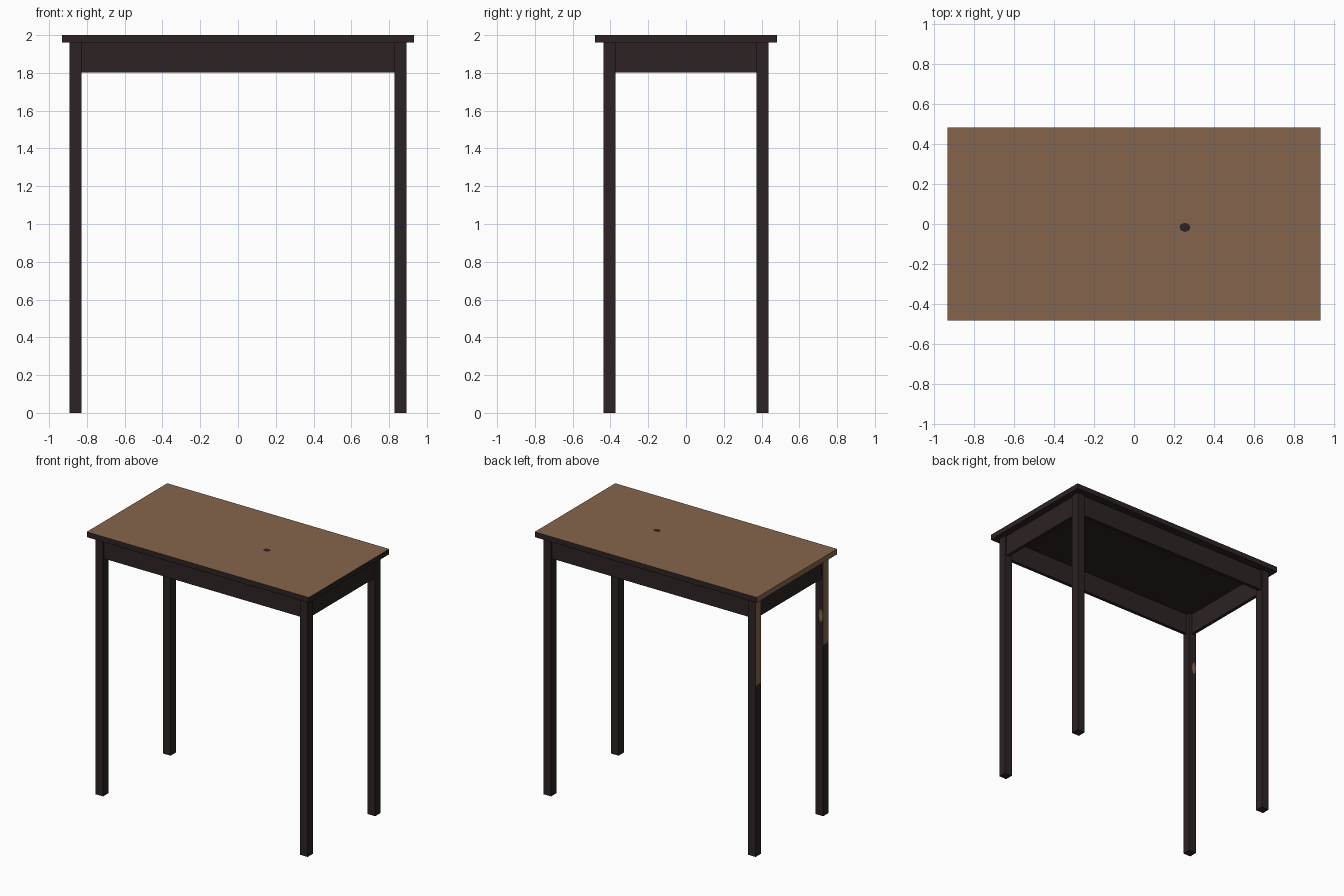
import bpy, bmesh, math
from mathutils import Vector

if "Cube" in bpy.data.objects:
    bpy.data.objects.remove(bpy.data.objects["Cube"])


def material(name, rgb):
    m = bpy.data.materials.new(name)
    m.diffuse_color = (*rgb, 1)
    m.use_nodes = True
    m.node_tree.nodes["Principled BSDF"].inputs["Base Color"].default_value = m.diffuse_color
    return m


DARK = material("dark stained wood", (0.026, 0.017, 0.017))
BROWN = material("warm brown wood", (0.232, 0.130, 0.073))


def finish(name, bm, rule=None):
    """Turn a bmesh into an object; faces passing the rule become brown."""
    bm.normal_update()
    if rule:
        for f in bm.faces:
            f.material_index = int(rule(f))
    me = bpy.data.meshes.new(name)
    bm.to_mesh(me)
    bm.free()
    me.materials.append(DARK)
    me.materials.append(BROWN)
    ob = bpy.data.objects.new(name, me)
    bpy.context.collection.objects.link(ob)
    return ob


def box(name, centre, size, rule=None, cut_z=None):
    bm = bmesh.new()
    bmesh.ops.create_cube(bm, size=1)
    for v in bm.verts:
        v.co = Vector(c + p * s for c, p, s in zip(centre, v.co, size))
    if cut_z:
        bmesh.ops.bisect_plane(bm, geom=bm.verts[:] + bm.edges[:] + bm.faces[:],
                               plane_co=(0, 0, cut_z), plane_no=(0, 0, 1))
    return finish(name, bm, rule)


def disc(name, centre, radii, sides, rule, upright=False):
    """Thin flat plate, lying down or standing to face the back."""
    bm = bmesh.new()
    pts = []
    for i in range(sides):
        a = 2 * math.pi * i / sides
        u, v = radii[0] * math.cos(a), radii[1] * math.sin(a)
        offset = (-u, 0, v) if upright else (u, v, 0)
        pts.append(bm.verts.new(Vector(centre) + Vector(offset)))
    bm.faces.new(pts)
    return finish(name, bm, rule)


# Table top: brown upper face and left end, dark elsewhere
box("table_top", (0, 0, 1.98), (1.866, 0.966, 0.04),
    lambda f: f.normal.z > 0.5 or f.normal.x < -0.5)

# Dark knot in the top
disc("wood_knot", (0.255, -0.017, 2.001), (0.028, 0.023), 8, None)

# Legs: the left pair has a worn brown upper part on the outer side
LX, LY, W = 0.86, 0.405, 0.064
for sx, xn in ((-1, "left"), (1, "right")):
    for sy, yn in ((-1, "front"), (1, "back")):
        worn = sx < 0
        box(f"{yn}_{xn}_leg", (sx * LX, sy * LY, 0.98), (W, W, 1.96),
            (lambda f: f.normal.x < -0.5 and f.calc_center_median().z > 1.3) if worn else None,
            1.3 if worn else None)

# Small worn chip on the front left leg
disc("worn_chip", (-LX - 0.013, -LY + W / 2 + 0.001, 1.52), (0.018, 0.05), 6,
     lambda f: True, upright=True)

# Apron boards between the legs, set slightly back from the leg faces
T, INSET = 0.025, 0.012
for s, n in ((-1, "front"), (1, "back")):
    box(f"{n}_apron", (0, s * (LY + W / 2 - INSET - T / 2), 1.881),
        (2 * LX - W, T, 0.158))
for s, n in ((-1, "left"), (1, "right")):
    box(f"{n}_apron", (s * (LX + W / 2 - INSET - T / 2), 0, 1.881),
        (T, 2 * LY - W, 0.158))
